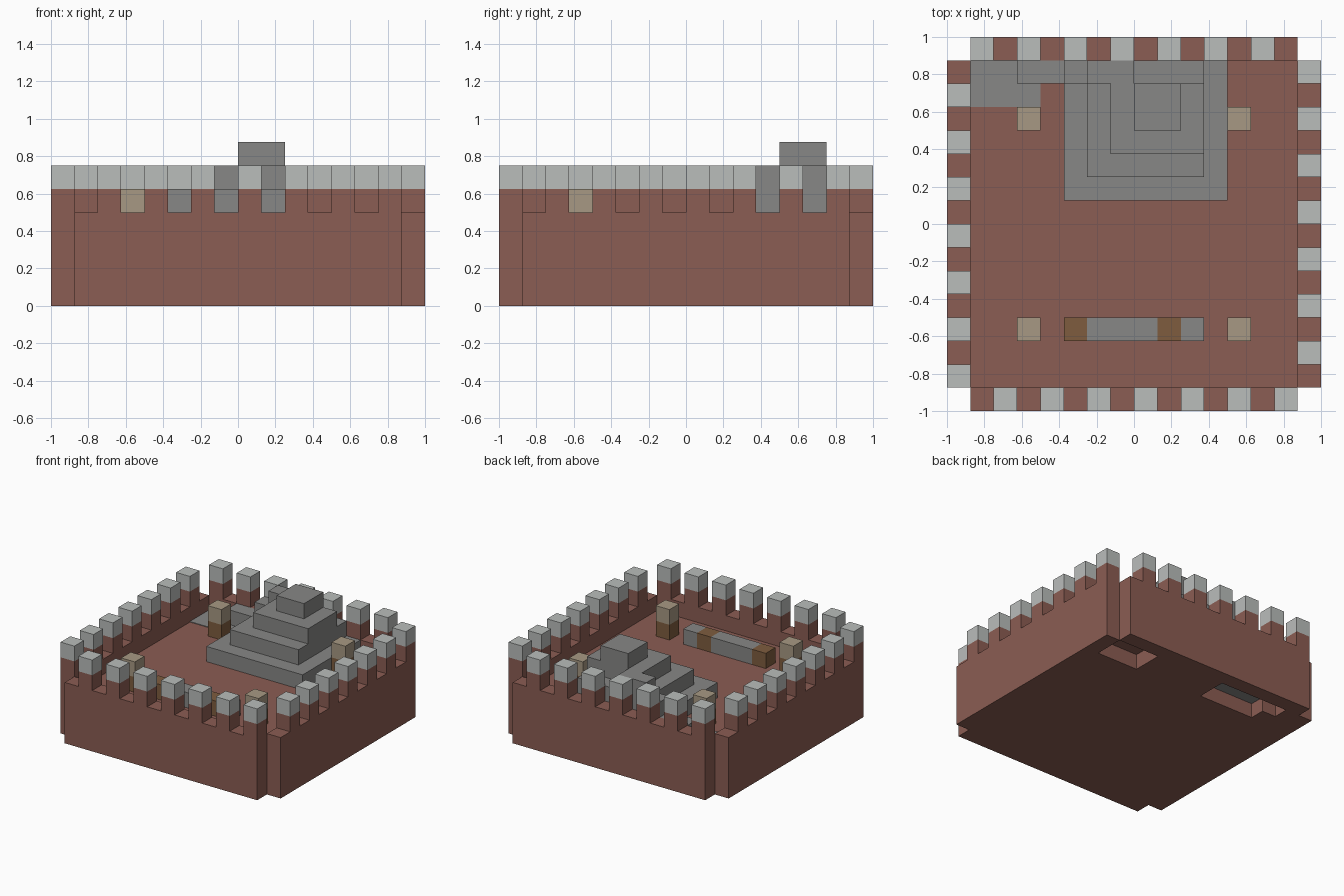
import bpy
import bmesh
from mathutils import Vector

if "Cube" in bpy.data.objects:
    bpy.data.objects.remove(bpy.data.objects["Cube"])

U = 0.125  # edge of one block; box positions are counted in blocks


def material(name, rgb):
    linear = [((c / 255 + 0.055) / 1.055) ** 2.4 for c in rgb] + [1]
    mat = bpy.data.materials.new(name)
    mat.use_nodes = True
    mat.diffuse_color = linear
    mat.node_tree.nodes["Principled BSDF"].inputs["Base Color"].default_value = linear
    return mat


brick = material("red_brick", (139, 93, 83))
pale = material("pale_stone", (186, 189, 187))
stone = material("grey_stone", (135, 135, 134))
glow = material("tan_lamp", (167, 153, 131))
wood = material("brown_wood", (126, 92, 62))


def box(name, mat, x, y, z):
    """Box from three (low, high) ranges given in blocks."""
    low, high = Vector((x[0], y[0], z[0])) * U, Vector((x[1], y[1], z[1])) * U
    bm = bmesh.new()
    bmesh.ops.create_cube(bm, size=1)
    for v in bm.verts:
        v.co = [low[i] + (v.co[i] + 0.5) * (high[i] - low[i]) for i in range(3)]
    mesh = bpy.data.meshes.new(name)
    bm.to_mesh(mesh)
    bm.free()
    mesh.materials.append(mat)
    obj = bpy.data.objects.new(name, mesh)
    bpy.context.collection.objects.link(obj)
    return obj


def carve(target, x, y, z):
    cutter = box("cutter", brick, x, y, z)
    cutter.hide_render = True
    mod = target.modifiers.new("carve", "BOOLEAN")
    mod.operation = "DIFFERENCE"
    mod.solver = "EXACT"
    mod.object = cutter
    bpy.context.view_layer.objects.active = target
    bpy.ops.object.modifier_apply(modifier=mod.name)
    bpy.data.objects.remove(cutter)


# Courtyard slab with hollows underneath
slab = box("courtyard_slab", brick, (-7, 7), (-7, 7), (0, 3))
carve(slab, (4, 7.04), (5, 7.04), (-1, 1))
carve(slab, (5, 7.04), (6, 7.04), (0.5, 2))
carve(slab, (-5, -1), (5, 7.04), (-1, 1))
carve(slab, (-6, -4.5), (6, 7.04), (-1, 1))
box("hollow_ceiling", stone, (-5, -1), (5, 7), (0.95, 1))
box("hollow_ceiling_end", stone, (-6, -5), (6, 7), (0.95, 1))

# Four walls, leaving the corner columns open
for side, edge in (("front", -8), ("back", 7)):
    box(side + "_wall", brick, (-7, 7), (edge, edge + 1), (0, 4))
for side, edge in (("right", 7), ("left", -8)):
    box(side + "_wall", brick, (edge, edge + 1), (-7, 7), (0, 4))


# Battlements on every other block, staggered from side to side
def merlon(name, x, y):
    box(name + "_merlon", brick, (x, x + 1), (y, y + 1), (4, 5))
    box(name + "_merlon_cap", pale, (x, x + 1), (y, y + 1), (5, 6))


for i in range(-7, 7, 2):
    merlon("front", i + 1, -8)
    merlon("back", i, 7)
    merlon("left", -8, i)
    merlon("right", 7, i + 1)

# Stepped pyramid
box("pyramid_base", stone, (-3, 4), (1, 7), (3, 4))
box("pyramid_second_tier", stone, (-2, 3), (2, 7), (4, 5))
box("pyramid_third_tier", stone, (-1, 3), (3, 6), (5, 6))
box("pyramid_top", stone, (0, 2), (4, 6), (6, 7))

# Stair climbing along the back wall
box("stair_low_step", stone, (-5, -3), (6, 7), (3, 4))
box("stair_middle_step", stone, (-3, -2), (6, 7), (4, 5))
box("stair_high_step", stone, (-2, 0), (6, 7), (5, 6))
box("stair_paving", stone, (-7, -5), (5, 7), (3, 3.04))
box("stair_paving_edge", stone, (-5, -4), (5, 6), (3, 3.04))

# Low bench with two wooden blocks
for start, end, mat in ((-3, -2, wood), (-2, 1, stone), (1, 2, wood), (2, 3, stone)):
    box("bench_block", mat, (start, end), (-5, -4), (3, 4))

# Lamp posts
for x in (-5, 4):
    for y in (-5, 4):
        box("lamp_post", wood, (x, x + 1), (y, y + 1), (3, 4))
        box("lamp", glow, (x, x + 1), (y, y + 1), (4, 5))
